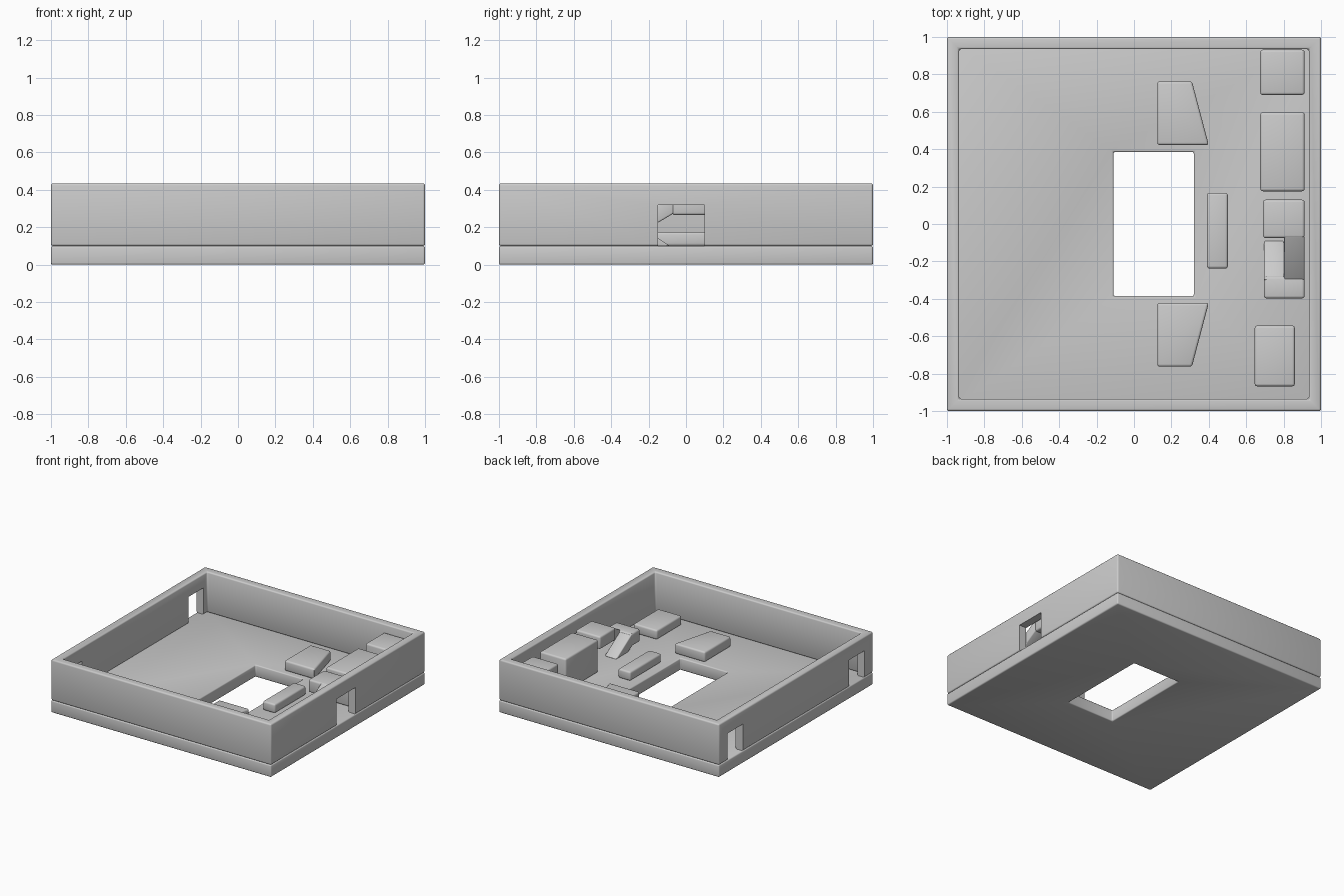
import bpy, bmesh
from math import radians

if "Cube" in bpy.data.objects:
    bpy.data.objects.remove(bpy.data.objects["Cube"])


def apply_mod(ob, kind, **settings):
    mod = ob.modifiers.new(kind.title(), kind)
    for key, value in settings.items():
        setattr(mod, key, value)
    bpy.context.view_layer.objects.active = ob
    bpy.ops.object.modifier_apply(modifier=mod.name)


def soften(ob, width=0.014):
    apply_mod(ob, 'BEVEL', width=width, segments=3,
              limit_method='ANGLE', angle_limit=radians(25))


def prism(name, profile, lo, hi, axis='z', bevel=0.014):
    """Extrude a profile: (x, y) along z, or (y, z) along x."""
    place = (lambda a, b, c: (a, b, c)) if axis == 'z' else (lambda a, b, c: (c, a, b))
    bm = bmesh.new()
    face = bm.faces.new([bm.verts.new(place(a, b, lo)) for a, b in profile])
    ext = bmesh.ops.extrude_face_region(bm, geom=[face])
    verts = [v for v in ext['geom'] if isinstance(v, bmesh.types.BMVert)]
    shift = (0, 0, hi - lo) if axis == 'z' else (hi - lo, 0, 0)
    bmesh.ops.translate(bm, verts=verts, vec=shift)
    bmesh.ops.recalc_face_normals(bm, faces=bm.faces)
    mesh = bpy.data.meshes.new(name)
    bm.to_mesh(mesh)
    bm.free()
    ob = bpy.data.objects.new(name, mesh)
    bpy.context.collection.objects.link(ob)
    if bevel:
        soften(ob, bevel)
    return ob


def box(name, x0, x1, y0, y1, z0, z1, bevel=0.014):
    return prism(name, [(x0, y0), (x1, y0), (x1, y1), (x0, y1)], z0, z1, bevel=bevel)


def cut(ob, *bounds):
    cutter = box("cutter", *bounds, bevel=0)
    cutter.hide_render = True
    apply_mod(ob, 'BOOLEAN', operation='DIFFERENCE', solver='EXACT', object=cutter)
    bpy.data.objects.remove(cutter)


# Floor slab with rectangular opening
FLOOR = 0.1
floor = box("floor_slab", -1, 1, -1, 1, 0, FLOOR, bevel=0)
cut(floor, -0.11, 0.32, -0.385, 0.385, -0.1, 0.2)
soften(floor, 0.01)

# Perimeter wall, then its three doorways
wall = box("perimeter_wall", -1, 1, -1, 1, FLOOR, 0.435, bevel=0)
cut(wall, -0.935, 0.935, -0.935, 0.935, 0, 0.6)
soften(wall, 0.012)
cut(wall, 0.85, 1.1, -0.15, 0.1, 0.05, 0.32)
for y0, y1 in ((0.69, 0.89), (-0.89, -0.69)):
    cut(wall, -1.1, -0.85, y0, y1, 0.05, 0.32)

# Interior blocks
box("corner_block", 0.675, 0.912, 0.69, 0.932, FLOOR, 0.37)
box("tall_block", 0.675, 0.912, 0.175, 0.597, FLOOR, 0.37)
box("low_block", 0.645, 0.86, -0.868, -0.543, FLOOR, 0.178)
box("bench", 0.39, 0.502, -0.238, 0.167, FLOOR, 0.175)

# Mirrored tapered blocks beside the opening
for side, s in (("back", 1), ("front", -1)):
    prism("tapered_block_" + side,
          [(0.125, s * 0.763), (0.31, s * 0.763), (0.40, s * 0.422), (0.125, s * 0.422)],
          FLOOR, 0.185)

# Two ramps turning back at a raised landing, up to the top landing
box("top_landing", 0.69, 0.912, -0.075, 0.13, 0.265, 0.37)
box("mid_landing", 0.695, 0.912, -0.398, -0.28, 0.13, 0.235)
prism("lower_ramp", [(-0.085, FLOOR), (-0.30, 0.238), (-0.30, 0.133), (-0.245, FLOOR)],
      0.695, 0.803, axis='x', bevel=0.008)
prism("upper_ramp", [(-0.30, 0.232), (-0.065, 0.37), (-0.065, 0.275), (-0.30, 0.135)],
      0.803, 0.912, axis='x', bevel=0.008)

# Smooth bevels, flat faces
for ob in bpy.context.scene.objects:
    ob.select_set(True)
bpy.context.view_layer.objects.active = floor
bpy.ops.object.shade_smooth_by_angle(angle=radians(35))
